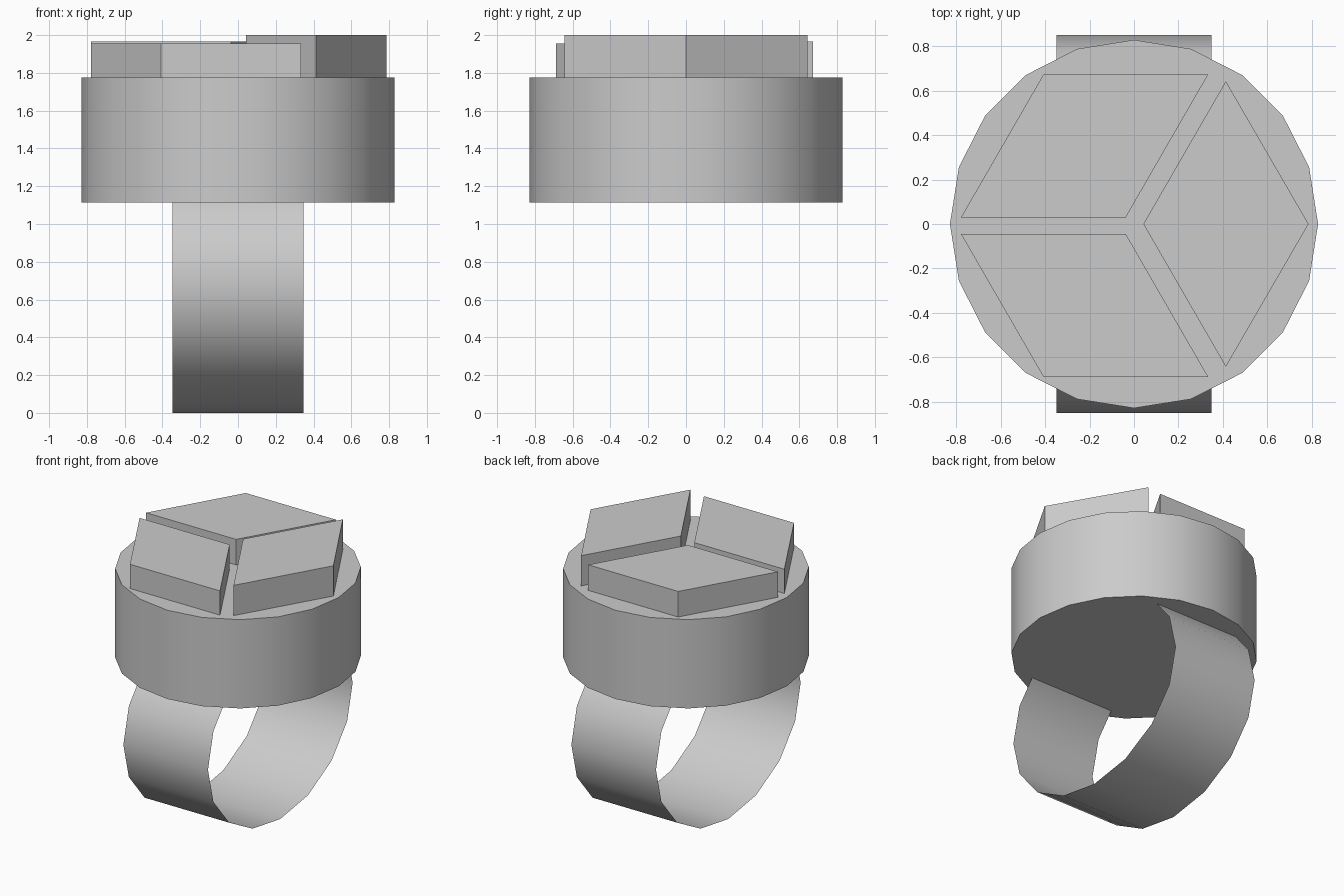
import bpy, bmesh, math

if "Cube" in bpy.data.objects:
    bpy.data.objects.remove(bpy.data.objects["Cube"])


def make_object(name, bm, smooth=False):
    bmesh.ops.recalc_face_normals(bm, faces=bm.faces)
    mesh = bpy.data.meshes.new(name)
    bm.to_mesh(mesh)
    bm.free()
    obj = bpy.data.objects.new(name, mesh)
    bpy.context.collection.objects.link(obj)
    if smooth:
        bpy.ops.object.select_all(action='DESELECT')
        obj.select_set(True)
        bpy.context.view_layer.objects.active = obj
        bpy.ops.object.shade_smooth_by_angle(angle=math.radians(30))
    return obj


def prism(name, outline, z0, z1, smooth=False):
    bm = bmesh.new()
    low = [bm.verts.new((x, y, z0)) for x, y in outline]
    high = [bm.verts.new((x, y, z1)) for x, y in outline]
    bm.faces.new(low)
    bm.faces.new(high)
    n = len(outline)
    for i in range(n):
        j = (i + 1) % n
        bm.faces.new((low[i], low[j], high[j], high[i]))
    return make_object(name, bm, smooth)


# Finger band: a thin oval loop without thickness, axis along x
bm = bmesh.new()
sides, half_width, ry, rz = 16, 0.348, 0.85, 0.69
rims = []
for x in (-half_width, half_width):
    rims.append([bm.verts.new((x, ry * math.sin(math.tau * i / sides),
                               rz - rz * math.cos(math.tau * i / sides)))
                 for i in range(sides)])
for i in range(sides):
    j = (i + 1) % sides
    bm.faces.new((rims[0][i], rims[0][j], rims[1][j], rims[1][i]))
make_object("finger_band", bm, smooth=True)

# Round head: 20-sided drum
head = [(0.828 * math.cos(math.tau * i / 20), 0.828 * math.sin(math.tau * i / 20))
        for i in range(20)]
prism("round_head", head, 1.115, 1.775, smooth=True)

# Three raised rhombus plates, each turned a third of a circle, with own height
top = 1.775
prism("right_plate", [(0.042, 0), (0.413, -0.642), (0.785, 0), (0.413, 0.642)], top, 2.0)
for name, y_in, y_out, z1 in (("back_plate", 0.03, 0.673, 1.965),
                              ("front_plate", -0.045, -0.688, 1.955)):
    prism(name, [(-0.037, y_in), (0.334, y_out), (-0.407, y_out), (-0.778, y_in)], top, z1)
